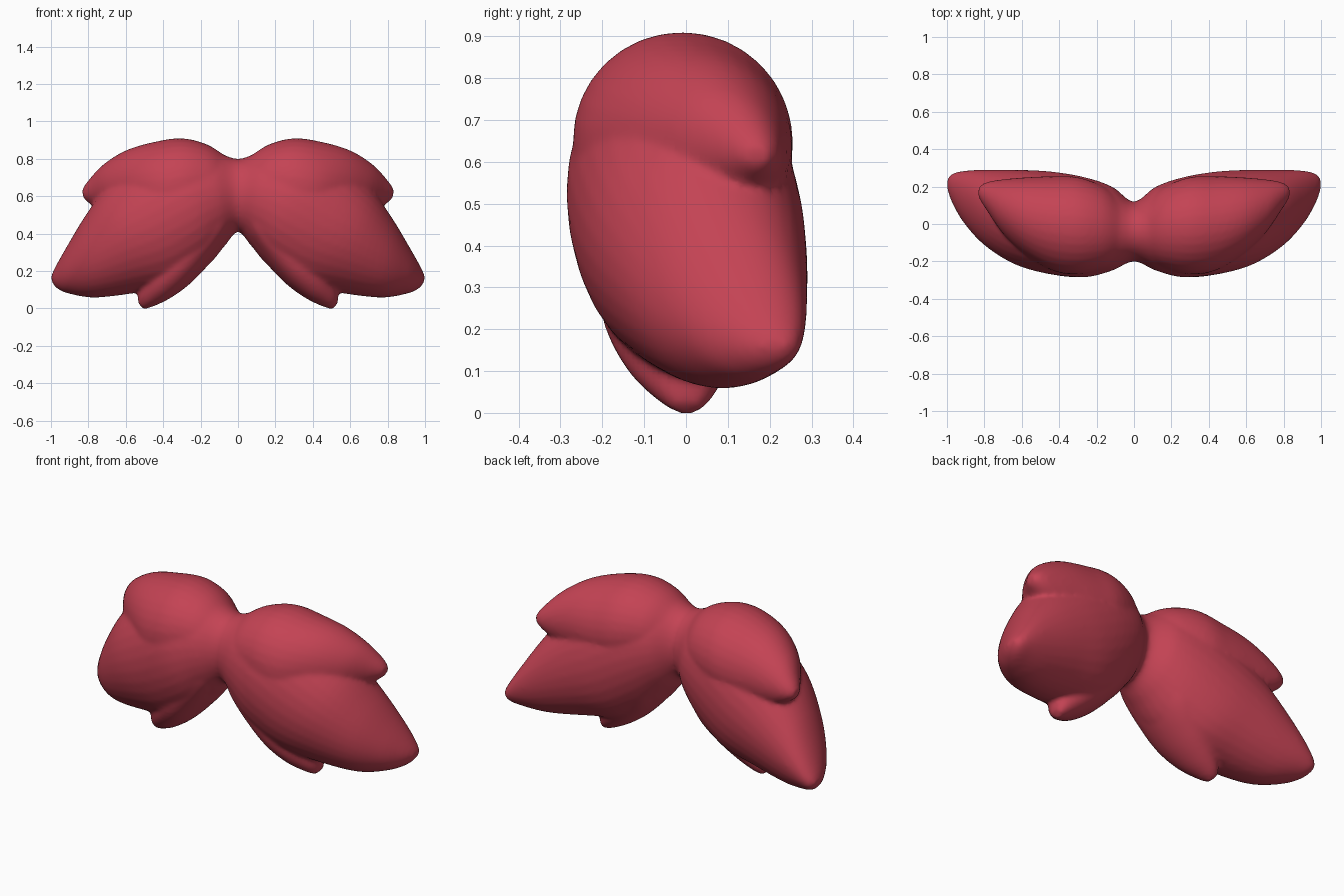
import bpy, bmesh, math
from mathutils import Vector

if "Cube" in bpy.data.objects:
    bpy.data.objects.remove(bpy.data.objects["Cube"])

red = bpy.data.materials.new("rose red")
red.diffuse_color = (0.55, 0.056, 0.088, 1)
red.use_nodes = True
red.node_tree.nodes["Principled BSDF"].inputs["Base Color"].default_value = red.diffuse_color

# Sections per lobe, centre to tip: top x, top z, bottom x, bottom z, front y, back y
main_lobe = [
    (0, .80, 0, .41, -.20, .12), (.17, .86, .07, .335, -.25, .20),
    (.36, .86, .17, .22, -.285, .25), (.55, .77, .33, .12, -.27, .28),
    (.71, .64, .53, .085, -.22, .29), (.82, .49, .76, .058, -.12, .29),
    (.91, .34, .90, .078, 0, .285), (.975, .225, .965, .105, .11, .27),
    (.998, .175, .995, .14, .18, .245)]
upper_lobe = [
    (0, .79, 0, .42, -.19, .11), (.16, .875, .16, .45, -.24, .20),
    (.30, .91, .30, .40, -.27, .25), (.45, .89, .42, .38, -.25, .255),
    (.60, .845, .54, .42, -.17, .25), (.72, .77, .66, .47, -.06, .24),
    (.80, .685, .765, .54, .07, .225), (.835, .635, .825, .585, .14, .20)]
lower_lobe = [
    (0, .78, 0, .43, -.18, .10), (.12, .62, .08, .34, -.22, .15),
    (.25, .50, .17, .22, -.22, .18), (.38, .35, .27, .12, -.20, .15),
    (.47, .22, .37, .05, -.15, .11), (.53, .10, .455, .01, -.08, .07),
    (.535, .03, .505, -.005, -.03, .035)]

SIDES, STEPS = 32, 5


def catmull(a, b, c, d, t):
    return [.5 * (2*q + (r-p)*t + (2*p-5*q+4*r-s)*t*t + (3*q-p-3*r+s)*t**3)
            for p, q, r, s in zip(a, b, c, d)]


def loft(bm, half):
    """Smooth tapered body running from the left tip to the right tip."""
    left = [(-a, b, -c, d, e, f) for a, b, c, d, e, f in half[:0:-1]]
    st = left + half
    dense = []
    for i in range(len(st) - 1):
        quad = [st[max(i-1, 0)], st[i], st[i+1], st[min(i+2, len(st)-1)]]
        dense += [catmull(*quad, k / STEPS) for k in range(STEPS)]
    dense.append(st[-1])
    rings = []
    for tx, tz, bx, bz, yf, yb in dense:
        mid = Vector(((tx+bx)/2, (yf+yb)/2, (tz+bz)/2))
        up = Vector(((tx-bx)/2, 0, (tz-bz)/2))
        back = Vector((0, (yb-yf)/2, 0))
        rings.append([bm.verts.new(mid + up*math.cos(a) + back*math.sin(a))
                      for a in (2*math.pi*k/SIDES for k in range(SIDES))])
    for r0, r1 in zip(rings, rings[1:]):
        for k in range(SIDES):
            n = (k+1) % SIDES
            bm.faces.new((r0[k], r0[n], r1[n], r1[k]))
    bm.faces.new(rings[0])
    bm.faces.new(rings[-1][::-1])


# Overlapping lobes fused into one soft body
bm = bmesh.new()
for lobe in (main_lobe, upper_lobe, lower_lobe):
    loft(bm, lobe)
bmesh.ops.recalc_face_normals(bm, faces=bm.faces)
mesh = bpy.data.meshes.new("moustache")
bm.to_mesh(mesh)
bm.free()
moustache = bpy.data.objects.new("moustache", mesh)
bpy.context.collection.objects.link(moustache)
mesh.materials.append(red)

fuse = moustache.modifiers.new("fuse", 'REMESH')
fuse.mode = 'VOXEL'
fuse.voxel_size = 0.012
fuse.use_smooth_shade = True
soften = moustache.modifiers.new("soften", 'SMOOTH')
soften.factor = 0.5
soften.iterations = 8
